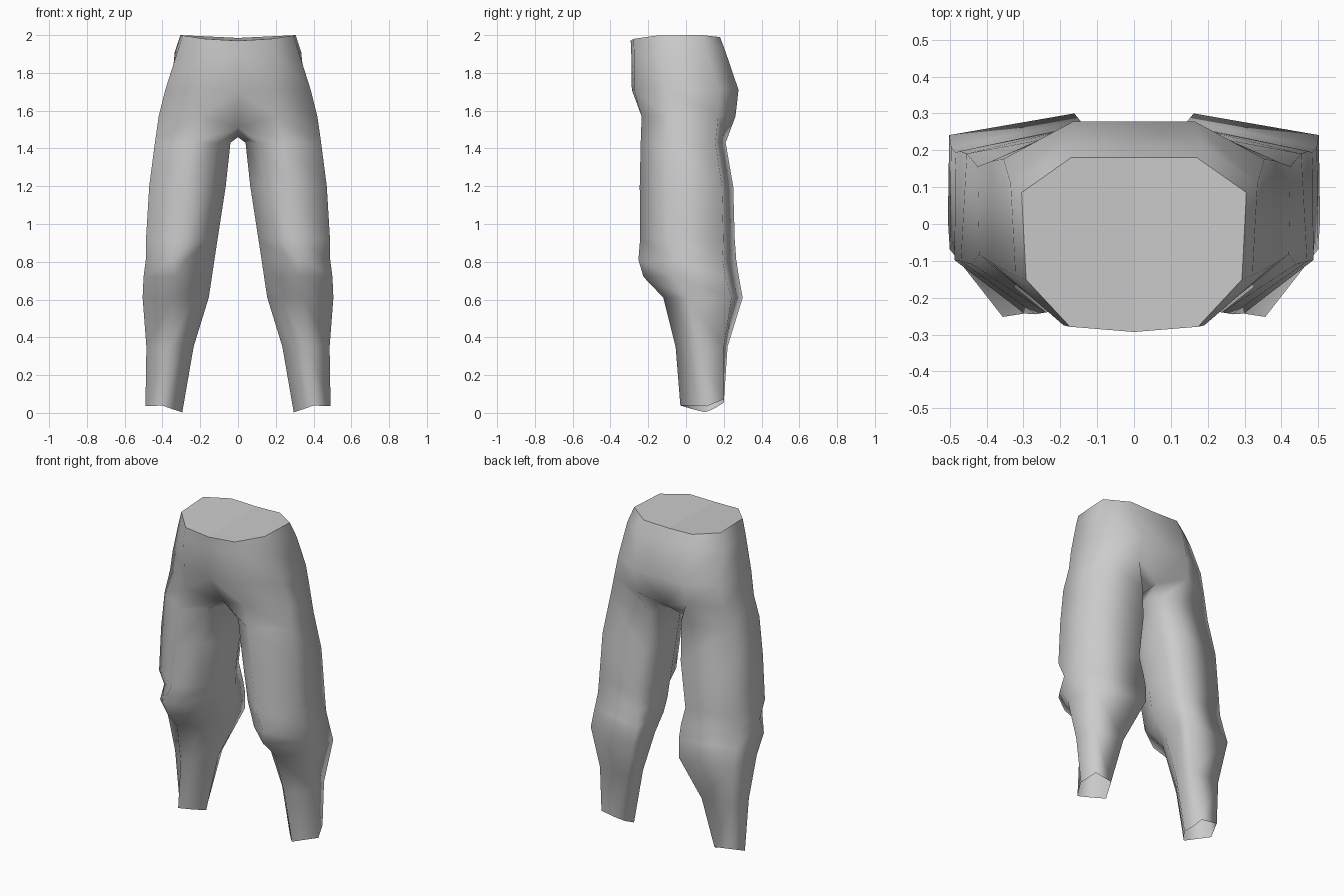
import bpy, bmesh

cube = bpy.data.objects.get("Cube")
if cube:
    bpy.data.objects.remove(cube, do_unlink=True)

# Cross-sections: u runs inner to outer, v runs front to back
PELVIS = [(0, 0), (.57, .03), (.96, .3), (1, .8), (.56, 1), (0, 1)]
HIP = [(0, 0), (.48, .02), (1, .32), (.92, .82), (.43, 1), (0, 1)]
THIGH = [(.18, .18), (.5, 0), (1, .29), (.96, .88), (.18, 1), (.05, .8), (0, .5)]
KNEE = [(.4, .05), (.63, 0), (.99, .4), (.98, .86), (.07, 1), (.01, .8), (0, .5)]
CALF = [(.2, .25), (.54, 0), (1, .31), (.99, .86), (.02, 1), (0, .8), (0, .5)]
SHIN = [(.25, .27), (.52, 0), (1, .42), (.92, .93), (.12, 1), (.05, .78), (0, .55)]
CUFF = [(.27, .28), (.54, 0), (1, .6), (.82, 1), (.23, 1), (.12, .78), (0, .57)]


def section(shape, z, inner, outer, front, back):
    """Place a unit cross-section in the given bounds."""
    return [[inner + u * (outer - inner), front + v * (back - front), z] for u, v in shape]


# Waist and hips, with a dipped waistline
waist = section(PELVIS, 2, 0, .305, -.293, .18)
for point, (u, v) in zip(waist, PELVIS):
    point[2] -= .03 * (1 - u * u) * (1 - v / 2)
upper_hip = section(PELVIS, 1.91, 0, .335, -.29, .21)
belly = section(HIP, 1.71, 0, .385, -.287, .278)

# Crotch ring closes the leg opening along the centre line
crotch = section(HIP, 1.57, 0, .42, -.245, .262)
crotch[0] = [0, -.15, 1.51]
crotch[-1] = [0, .2, 1.5]
crotch.append([0, .03, 1.46])

# Leg from thigh through knee to shin
leg = [
    section(THIGH, 1.43, .04, .44, -.24, .21),
    section(THIGH, 1.2, .065, .47, -.245, .25),
    section(THIGH, .92, .108, .487, -.243, .258),
    section(KNEE, .81, .125, .492, -.252, .266),
    section(CALF, .72, .138, .5, -.225, .28),
    section(CALF, .61, .155, .505, -.12, .3),
    section(SHIN, .35, .235, .485, -.055, .22),
]

# Uneven open trouser hem
hem = section(CUFF, 0, .295, .49, -.03, .2)
for point, (u, v) in zip(hem, CUFF):
    point[2] += .03 * u + .04 * abs(v - .57) + .03 * v ** 4
leg.append(hem)

# Join the rings into one smooth half of the trousers
bm = bmesh.new()
rings = [[bm.verts.new(p) for p in ring] for ring in [waist, upper_hip, belly, crotch] + leg]
for upper, lower in zip(rings, rings[1:]):
    count = len(upper)
    closed = count == len(THIGH)
    for i in range(count if closed else count - 1):
        j = (i + 1) % count
        bm.faces.new((upper[i], lower[i], lower[j], upper[j])).smooth = True

# Flat waist cap
bm.faces.new(rings[0])

mesh = bpy.data.meshes.new("trousers")
bm.to_mesh(mesh)
bm.free()
trousers = bpy.data.objects.new("trousers", mesh)
bpy.context.collection.objects.link(trousers)

# Plain grey cloth
cloth = bpy.data.materials.new("grey_cloth")
cloth.use_nodes = True
grey = (.6, .6, .6, 1)
cloth.diffuse_color = grey
cloth.node_tree.nodes["Principled BSDF"].inputs["Base Color"].default_value = grey
mesh.materials.append(cloth)

# Mirror to the other leg
mirror = trousers.modifiers.new("other_leg", "MIRROR")
mirror.use_clip = True
mirror.merge_threshold = .001
